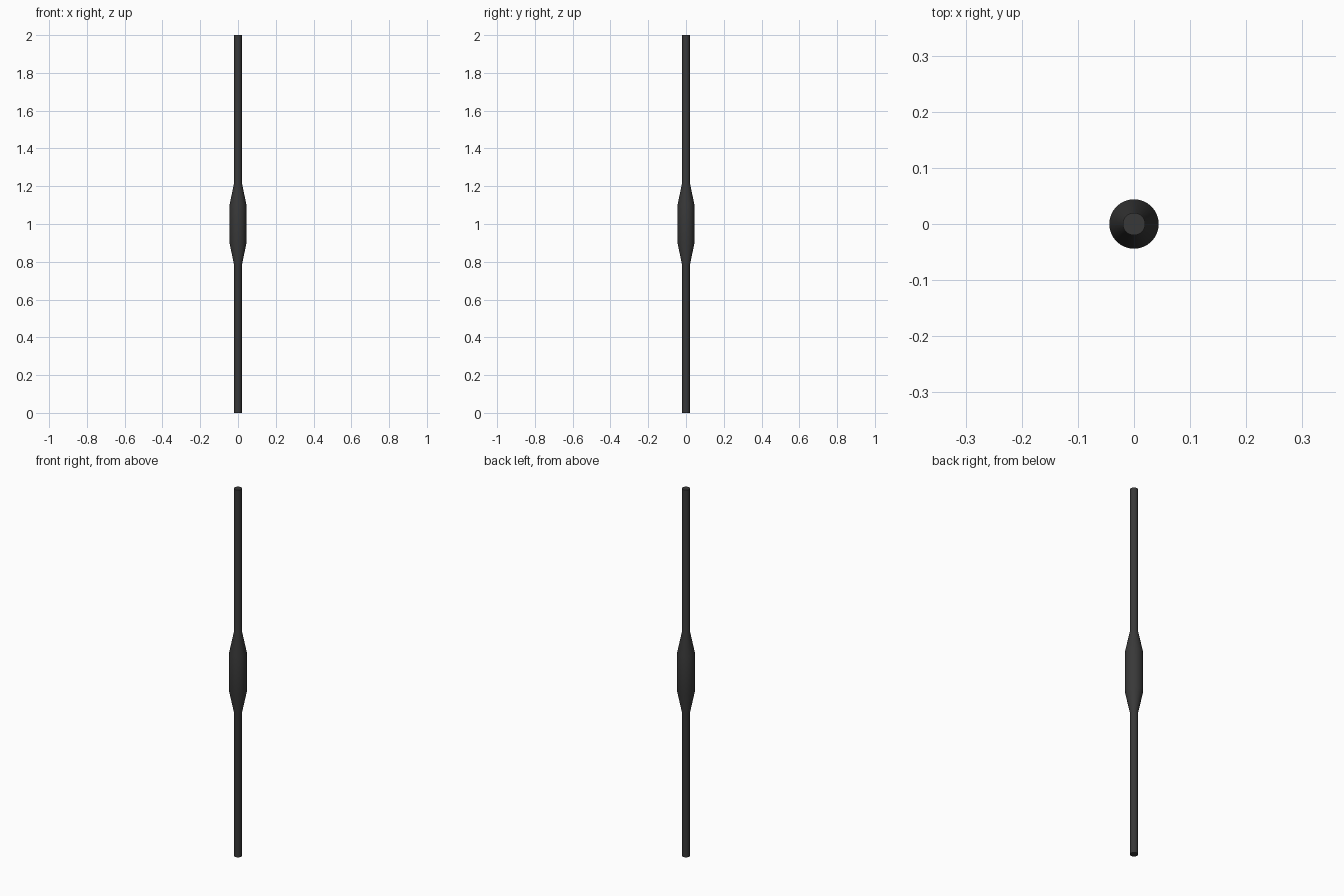
import bpy, bmesh, math

if "Cube" in bpy.data.objects:
    bpy.data.objects.remove(bpy.data.objects["Cube"])

SIDES = 32
# Half profile of the rod: (radius, height), plain shaft with a tapered middle grip
profile = [(0.02, 0.0), (0.02, 0.78), (0.044, 0.895),
           (0.044, 1.105), (0.02, 1.22), (0.02, 2.0)]

# Lathe the profile around z
bm = bmesh.new()
rings = []
for r, z in profile:
    rings.append([bm.verts.new((r * math.cos(2 * math.pi * i / SIDES),
                                r * math.sin(2 * math.pi * i / SIDES), z))
                  for i in range(SIDES)])
for low, high in zip(rings, rings[1:]):
    for i in range(SIDES):
        j = (i + 1) % SIDES
        bm.faces.new((low[i], low[j], high[j], high[i]))

# End caps
bm.faces.new(rings[0][::-1])
bm.faces.new(rings[-1])

mesh = bpy.data.meshes.new("rod_with_grip")
bm.to_mesh(mesh)
bm.free()
rod = bpy.data.objects.new("rod_with_grip", mesh)
bpy.context.collection.objects.link(rod)

# Dark finish
dark = bpy.data.materials.new("dark_finish")
dark.diffuse_color = (0.04, 0.04, 0.04, 1)
dark.use_nodes = True
dark.node_tree.nodes["Principled BSDF"].inputs["Base Color"].default_value = dark.diffuse_color
mesh.materials.append(dark)

# Smooth round sides, crisp caps and taper edges
bpy.context.view_layer.objects.active = rod
rod.select_set(True)
bpy.ops.object.shade_smooth_by_angle(angle=math.radians(30))
